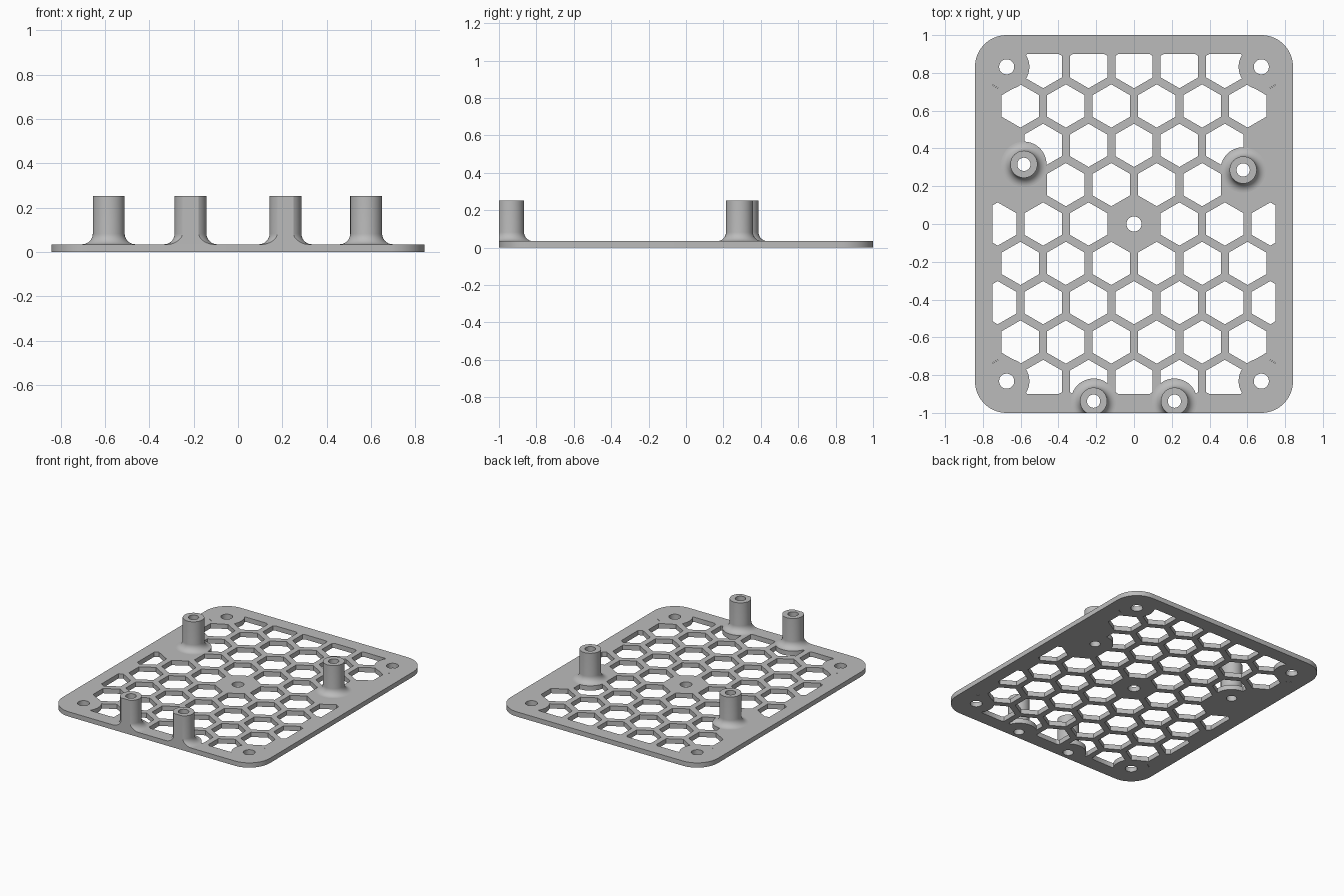
import bpy, bmesh
from math import sin, cos, pi, radians, sqrt
from mathutils import Matrix

if "Cube" in bpy.data.objects:
    bpy.data.objects.remove(bpy.data.objects["Cube"])

HALF_X, HALF_Y, THICK = 0.842, 1.0, 0.035
CORNER = 0.168                       # corner radius, also the corner hole inset
PITCH, HEX_R = 0.2405, 0.1145        # honeycomb spacing and hexagon radius
PAD_R, POST_R, BORE_R, HOLE_R = 0.12, 0.072, 0.035, 0.04
POST_TOP = 0.252
CORNERS = [(sx * (HALF_X - CORNER), sy * (HALF_Y - CORNER))
           for sx in (1, -1) for sy in (1, -1)]
POSTS = {"rear_right_post": (-0.583, 0.316), "rear_left_post": (0.578, 0.286),
         "front_right_post": (-0.214, -0.938), "front_left_post": (0.214, -0.938)}

grey = bpy.data.materials.new("light_grey")
grey.use_nodes = True
grey.diffuse_color = (0.5, 0.5, 0.5, 1)
grey.node_tree.nodes["Principled BSDF"].inputs["Base Color"].default_value = (0.5, 0.5, 0.5, 1)


def arc(cx, cy, r, start, end, n):
    """Points along an arc, both ends included."""
    return [(cx + r * cos(start + (end - start) * i / n),
             cy + r * sin(start + (end - start) * i / n)) for i in range(n + 1)]


def circle(cx, cy, r, n=64, start=0.0):
    return arc(cx, cy, r, start, start + 2 * pi, n)[:-1]


def new_object(name, bm):
    bmesh.ops.recalc_face_normals(bm, faces=bm.faces)
    mesh = bpy.data.meshes.new(name)
    bm.to_mesh(mesh)
    bm.free()
    obj = bpy.data.objects.new(name, mesh)
    bpy.context.collection.objects.link(obj)
    mesh.materials.append(grey)
    return obj


def prisms(name, outlines, z0, z1):
    """One object made of upright prisms."""
    bm = bmesh.new()
    for pts in outlines:
        base = bm.faces.new([bm.verts.new((x, y, z0)) for x, y in pts])
        top = bmesh.ops.extrude_face_region(bm, geom=[base])["geom"]
        bmesh.ops.translate(bm, vec=(0, 0, z1 - z0),
                            verts=[v for v in top if isinstance(v, bmesh.types.BMVert)])
    return new_object(name, bm)


def combine(obj, tool, operation):
    """Apply a boolean and remove the tool."""
    tool.hide_render = True
    mod = obj.modifiers.new("cut", "BOOLEAN")
    mod.operation, mod.solver, mod.object = operation, "EXACT", tool
    graph = bpy.context.evaluated_depsgraph_get()
    result = bpy.data.meshes.new_from_object(obj.evaluated_get(graph))
    obj.modifiers.clear()
    obj.data = result
    bpy.data.objects.remove(tool)


def smooth(obj):
    bpy.ops.object.select_all(action="DESELECT")
    obj.select_set(True)
    bpy.context.view_layer.objects.active = obj
    bpy.ops.object.shade_smooth_by_angle(angle=radians(30))


# Honeycomb cutter, trimmed to the inner frame and kept clear of the round pads
hexes = []
for row in range(-4, 5):
    for col in range(-3, 4):
        x = (col + 0.5 * (row % 2)) * PITCH
        y = row * PITCH * sqrt(3) / 2
        solid_centre = row == 0 and col == 0
        beside_post = row in (1, 2) and abs(x) > 0.55
        if abs(x) < 0.75 and not solid_centre and not beside_post:
            hexes.append(circle(x, y, HEX_R, 6, pi / 6))
grid = prisms("honeycomb_cutter", hexes, -0.1, 0.1)
fx, fy = 0.75, 0.9
combine(grid, prisms("frame_limit", [[(-fx, -fy), (fx, -fy), (fx, fy), (-fx, fy)]],
                     -0.2, 0.2), "INTERSECT")
pads = [circle(x, y, PAD_R) for x, y in CORNERS + list(POSTS.values())]
combine(grid, prisms("pad_limit", pads, -0.3, 0.3), "DIFFERENCE")

# Base plate with rounded corners
outline = []
for i, (sx, sy) in enumerate([(1, 1), (-1, 1), (-1, -1), (1, -1)]):
    outline += arc(sx * (HALF_X - CORNER), sy * (HALF_Y - CORNER), CORNER,
                   i * pi / 2, (i + 1) * pi / 2, 16)
plate = prisms("base_plate", [outline], 0, THICK)
combine(plate, grid, "DIFFERENCE")

# Corner holes, centre hole and the post bores through the plate
holes = [circle(x, y, HOLE_R, 48) for x, y in CORNERS + [(0, 0)]]
holes += [circle(x, y, BORE_R, 48) for x, y in POSTS.values()]
combine(plate, prisms("hole_cutter", holes, -0.1, 0.1), "DIFFERENCE")
smooth(plate)

# Hollow posts with a filleted foot; the front pair is cut flush with the plate edge
fillet = PAD_R - POST_R
profile = [(BORE_R, THICK)]
profile += arc(PAD_R, THICK + fillet, fillet, 1.5 * pi, pi, 10)
profile += [(POST_R, POST_TOP), (BORE_R, POST_TOP)]
SIDES = 48
for name, (x, y) in POSTS.items():
    bm = bmesh.new()
    rings = [[bm.verts.new((px, py, z)) for px, py in circle(x, y, r, SIDES)]
             for r, z in profile]
    for a, b in zip(rings, rings[1:] + rings[:1]):
        for i in range(SIDES):
            j = (i + 1) % SIDES
            bm.faces.new((a[i], a[j], b[j], b[i]))
    if y < 0:
        cut = bmesh.ops.bisect_plane(bm, geom=bm.verts[:] + bm.edges[:] + bm.faces[:],
                                     plane_co=(0, -HALF_Y, 0), plane_no=(0, -1, 0),
                                     clear_outer=True)
        rim = [e for e in cut["geom_cut"] if isinstance(e, bmesh.types.BMEdge)]
        bmesh.ops.triangle_fill(bm, edges=rim, use_beauty=True, normal=(0, -1, 0))
    smooth(new_object(name, bm))
